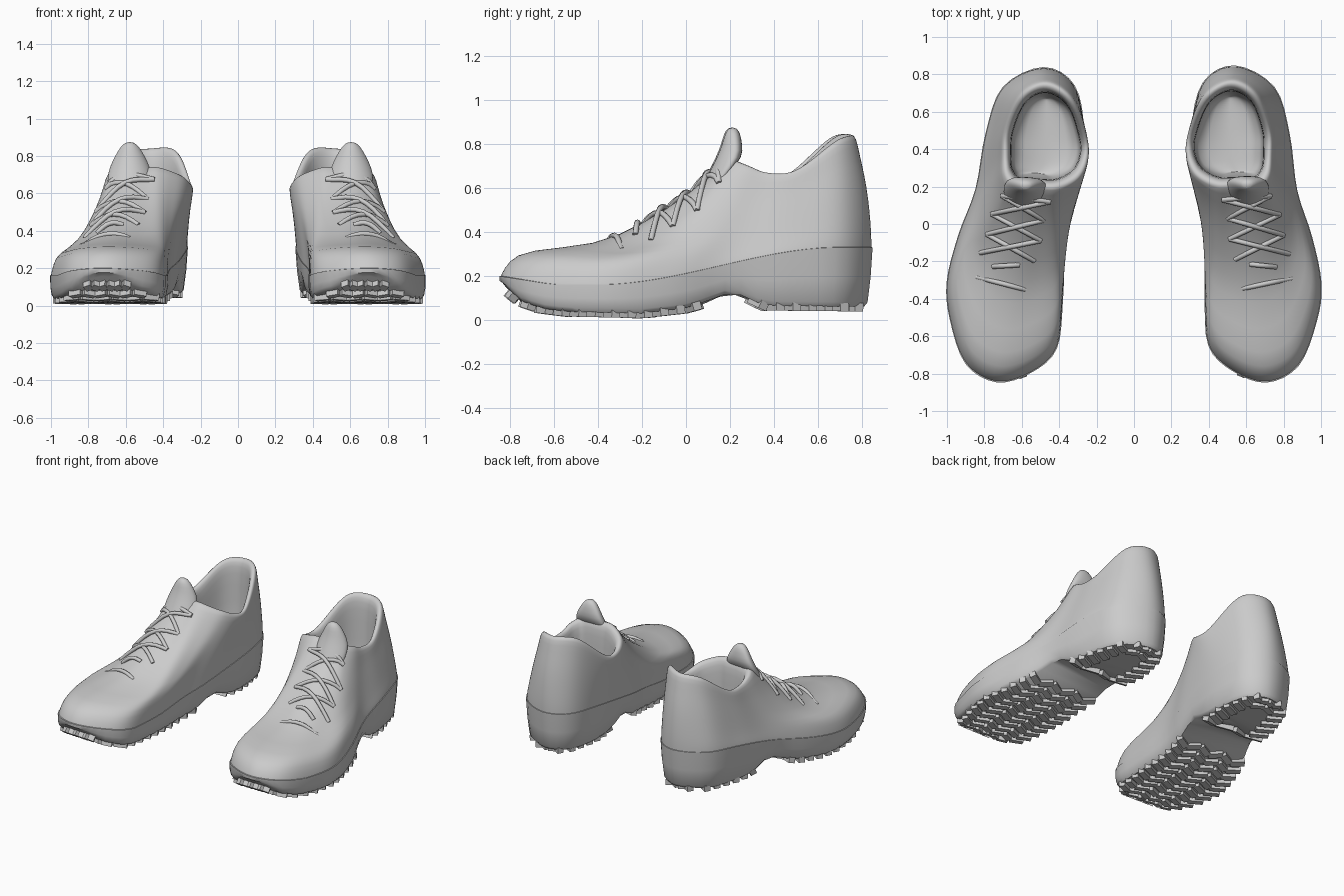
import bpy, bmesh, math
from mathutils import Vector, Matrix
from mathutils.bvhtree import BVHTree

if "Cube" in bpy.data.objects:
    bpy.data.objects.remove(bpy.data.objects["Cube"])

# Plan outline of one shoe: toe -> outer side -> heel -> inner side
OUTLINE = [(.71, -.845), (.88, -.755), (.975, -.52), (1.0, -.32), (.95, -.07), (.87, .18),
           (.83, .48), (.75, .73), (.54, .845), (.37, .755), (.31, .5), (.335, .15),
           (.38, -.1), (.38, -.38), (.40, -.65), (.53, -.785)]
# Collar edge reached by each outline point
COLLAR = [(.57, .185, .73), (.62, .185, .73), (.68, .19, .72), (.71, .215, .71), (.735, .27, .69),
          (.74, .36, .66), (.735, .5, .67), (.66, .70, .805), (.52, .775, .83), (.37, .69, .82),
          (.285, .48, .65), (.275, .36, .64), (.31, .265, .68), (.38, .21, .71), (.45, .185, .73),
          (.51, .185, .73)]
SIDE = [0, .04, .12, .3, .6, .9, 1, 1, 1, 1, 1, 1, .8, .4, .15, 0]      # vamp / side wall mix
BOW = [1, 1, 1, .92, .75, .7, .7, 1, 1.6, 1.2, 1, 1, 1, 1, 1, 1]
FRONT_S, FRONT_Z = [.035, .115, .43, .62, .84, 1], [.13, .23, .26, .44, .70, 1]
SIDE_S, SIDE_Z = [.03, .14, .36, .6, .85, 1], [.08, .21, .44, .65, .84, 1]
BOTTOM = [(-.845, .155), (-.76, .085), (-.66, .052), (-.55, .038), (-.2, .03), (0, .052), (.08, .075),
          (.17, .115), (.25, .115), (.36, .065), (.85, .06)]
SUB = 4
parts = []


def table(t, pts):
    pts = sorted(pts)
    t = min(max(t, pts[0][0]), pts[-1][0])
    for (a, va), (b, vb) in zip(pts, pts[1:]):
        if t <= b:
            return va + (vb - va) * (t - a) / max(b - a, 1e-6)
    return pts[-1][1]


def mid_z(y):
    s = min(max((y + .4) / 1.1, 0), 1)
    return .16 + .17 * s * s * (3 - 2 * s) + .04 * max(0, (-y - .6) / .25)


def bottom(y):
    return table(y, BOTTOM)


def smooth_loop(ctrl):
    """Closed Catmull-Rom loop through the control points."""
    n, out = len(ctrl), []
    for i in range(n):
        a, b, c, d = (ctrl[(i + k) % n] for k in (-1, 0, 1, 2))
        for j in range(SUB):
            t = j / SUB
            out.append(.5 * (2 * b + (c - a) * t + (2 * a - 5 * b + 4 * c - d) * t * t
                             + (3 * b - a - 3 * c + d) * t ** 3))
    return out


def link(name, data):
    ob = bpy.data.objects.new(name, data)
    bpy.context.collection.objects.link(ob)
    parts.append(ob)
    return ob


def add_mesh(name, verts, faces, angle=None, subsurf=0):
    me = bpy.data.meshes.new(name)
    me.from_pydata(verts, [], faces)
    bm = bmesh.new()
    bm.from_mesh(me)
    bmesh.ops.recalc_face_normals(bm, faces=bm.faces)
    bm.to_mesh(me)
    bm.free()
    me.shade_smooth()
    if angle:
        me.set_sharp_from_angle(angle=math.radians(angle))
    ob = link(name, me)
    if subsurf:
        m = ob.modifiers.new("smooth", 'SUBSURF')
        m.levels = m.render_levels = subsurf


def loft(loops):
    n = len(loops[0])
    verts = [v for lp in loops for v in lp]
    faces = [(r * n + i, r * n + (i + 1) % n, (r + 1) * n + (i + 1) % n, (r + 1) * n + i)
             for r in range(len(loops) - 1) for i in range(n)]
    return verts, faces


def strip_cap(base, n):
    """Close a loop by joining opposite points, toe to heel."""
    h = n // 2
    quads = [(base + i, base + i + 1, base + n - i - 1, base + n - i) for i in range(1, h - 1)]
    return quads + [(base, base + 1, base + n - 1), (base + h - 1, base + h, base + h + 1)]


# Upper: outer wall, padded collar and lining in one skin
base = [Vector((x, y, mid_z(y))) for x, y in OUTLINE]
collar = [Vector(c) for c in COLLAR]
rings = [[p - Vector((0, 0, .01)) for p in base], base]
for k in range(6):
    ring = []
    for p, c, w, b in zip(base, collar, SIDE, BOW):
        s = (FRONT_S[k] * (1 - w) + SIDE_S[k] * w) ** b
        z = FRONT_Z[k] * (1 - w) + SIDE_Z[k] * w
        q = p.lerp(c, s)
        q.z = p.z + (c.z - p.z) * z
        ring.append(q)
    rings.append(ring)
mid = Vector((.51, .485, 0))
for scale, dz in ((.94, .012), (.86, .005), (.80, -.03), (.78, -.14)):
    rings.append([Vector((mid.x + (c.x - mid.x) * scale, mid.y + (c.y - mid.y) * scale, c.z + dz))
                  for c in collar])
for scale, z in ((.77, .38), (.68, .29)):
    rings.append([Vector((mid.x + (c.x - mid.x) * scale, mid.y + (c.y - mid.y) * scale, z))
                  for c in collar])
loops = [smooth_loop(r) for r in rings]
N = len(loops[0])
verts, faces = loft(loops)
faces += strip_cap(len(verts) - N, N)
add_mesh("upper", verts, faces, subsurf=1)
surface = BVHTree.FromPolygons(verts, faces)

# Midsole: nearly flush band, tucked in under the heel, with arched underside
outline = smooth_loop(base)


def sole_ring(inset, heel_inset, zfun):
    out = []
    for i, p in enumerate(outline):
        t = outline[(i + 1) % N] - outline[i - 1]
        tuck = inset + heel_inset * min(max((p.y + .1) / .4, 0), 1)
        q = p + Vector((-t.y, t.x, 0)).normalized() * tuck
        q.z = zfun(p.y)
        out.append(q)
    return out


mids = [sole_ring(.012, 0, lambda y: mid_z(y) + .003), sole_ring(-.003, 0, mid_z),
        sole_ring(-.002, .008, lambda y: .5 * (mid_z(y) + bottom(y))),
        sole_ring(.006, .014, lambda y: bottom(y) + .02), sole_ring(.022, .014, bottom)]
verts, faces = loft(mids)
faces += strip_cap(len(verts) - N, N)
add_mesh("midsole", verts, faces, angle=50)

# Tread: zigzag lugs following the underside
bm = bmesh.new()
outer = [(y, x) for x, y in OUTLINE[:9]]
inner = [(y, x) for x, y in OUTLINE[8:] + OUTLINE[:1]]
for row in range(22):
    y = -.79 + row * .0745
    if .1 < y < .31:
        continue
    edge = .03 if y > .1 else .015
    x0, x1 = table(y, inner) + edge, table(y, outer) - edge
    n = 6 if y < .1 else 4
    seg = (x1 - x0) / n
    tilt = math.atan((bottom(y + .02) - bottom(y - .02)) / .04)
    for i in range(n):
        if .4 < y < .7 and i in (1, 2):      # recessed heel centre
            continue
        turn = math.radians(28 if i % 2 else -28)
        pos = Matrix.Translation((x0 + seg * (i + .5), y, bottom(y) - .003))
        bmesh.ops.create_cube(bm, size=1, matrix=pos @ Matrix.Rotation(tilt, 4, 'X')
                              @ Matrix.Rotation(turn, 4, 'Z')
                              @ Matrix.Diagonal((seg * 1.06, .042, .038, 1)))
me = bpy.data.meshes.new("tread_lugs")
bm.to_mesh(me)
bm.free()
link("tread_lugs", me)

# Tongue: padded flap rising in front of the opening
sections = [(.08, .56, .10, .03), (.15, .67, .125, .045), (.20, .74, .11, .06),
            (.21, .80, .08, .045), (.212, .85, .05, .035), (.212, .875, .02, .015)]
loops = [[Vector((.605 + hw * math.cos(a), y + ht * math.sin(a) + 2 * (hw * math.cos(a)) ** 2, z))
          for a in (2 * math.pi * i / 20 for i in range(20))] for y, z, hw, ht in sections]
verts, faces = loft(loops)
faces.append(tuple(range(100, 120)))
add_mesh("tongue", verts, faces, subsurf=1)

# Laces: crossed cords draped on the upper
left = [(.54, -.19), (.51, -.08), (.50, .03), (.47, .13)]
right = [(.83, -.16), (.80, -.06), (.78, .05), (.73, .15)]
runs = [((.58, -.345), (.845, -.29)), ((.62, -.215), (.76, -.23))]
for i in range(3):
    runs += [(left[i], right[i + 1]), (right[i], left[i + 1])]
runs.append((left[3], right[3]))
cu = bpy.data.curves.new("laces", 'CURVE')
cu.dimensions = '3D'
cu.bevel_depth, cu.bevel_resolution, cu.use_fill_caps = .013, 2, True
for k, (a, b) in enumerate(runs):
    pts = []
    for j in range(9):
        t = j / 8
        x, y = a[0] + (b[0] - a[0]) * t, a[1] + (b[1] - a[1]) * t
        hit = surface.ray_cast(Vector((x, y, 2)), Vector((0, 0, -1)))[0]
        if hit:
            lift = .002 + (.012 + .010 * (k % 2)) * math.sin(math.pi * t)
            pts.append((x, y, hit.z + lift, 1))
    sp = cu.splines.new('POLY')
    sp.points.add(len(pts) - 1)
    for p, co in zip(sp.points, pts):
        p.co = co
    sp.use_smooth = True
link("laces", cu)

# Second shoe: mirrored and toed out a little more
pivot = Matrix.Translation((-.7, -.35, 0))
flip = pivot @ Matrix.Rotation(-.047, 4, 'Z') @ pivot.inverted() @ Matrix.Diagonal((-1, 1, 1, 1))
for ob in parts:
    twin = ob.copy()
    twin.data = ob.data.copy()
    twin.data.transform(flip)
    if ob.type == 'MESH':
        twin.data.flip_normals()
    twin.name = "left_" + ob.name
    ob.name = "right_" + ob.name
    bpy.context.collection.objects.link(twin)
